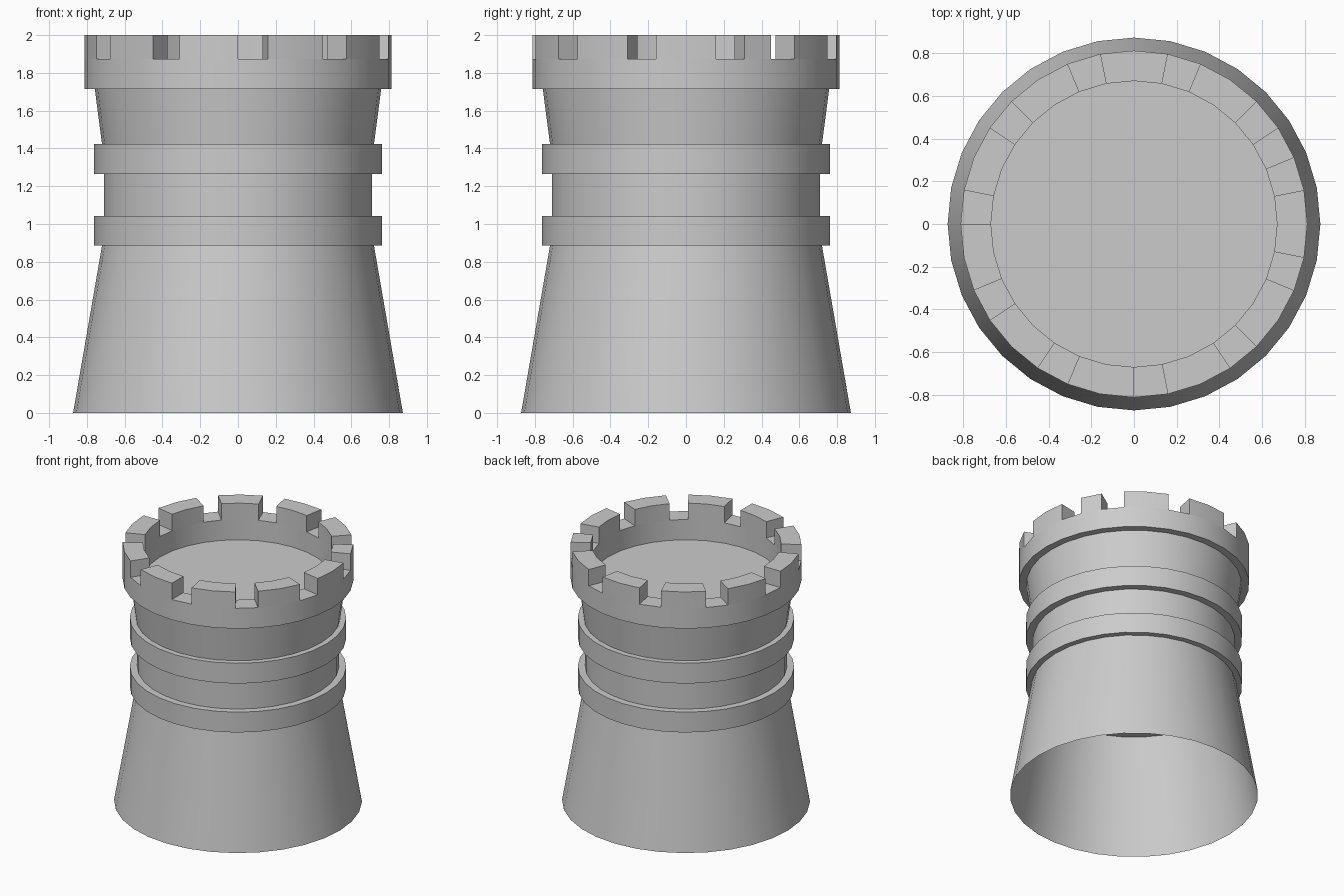
import bpy, bmesh, math

if "Cube" in bpy.data.objects:
    bpy.data.objects.remove(bpy.data.objects["Cube"])

SIDES = 32
STEP = 2 * math.pi / SIDES


def finish(name, bm):
    mesh = bpy.data.meshes.new(name)
    bm.to_mesh(mesh)
    bm.free()
    obj = bpy.data.objects.new(name, mesh)
    bpy.context.collection.objects.link(obj)
    bpy.ops.object.select_all(action='DESELECT')
    obj.select_set(True)
    bpy.context.view_layer.objects.active = obj
    bpy.ops.object.shade_smooth_by_angle(angle=math.radians(30))
    return obj


def ring(bm, r, z):
    return [bm.verts.new((r * math.cos(k * STEP), r * math.sin(k * STEP), z))
            for k in range(SIDES)]


def lathe(name, profile, cap_bottom=False, cap_top=False):
    """Spin an (r, z) profile, listed upwards along the outside."""
    bm = bmesh.new()
    rings = [ring(bm, r, z) for r, z in profile]
    for a, b in zip(rings, rings[1:]):
        for k in range(SIDES):
            n = (k + 1) % SIDES
            bm.faces.new((a[k], a[n], b[n], b[k]))
    if cap_bottom:
        bm.faces.new(rings[0][::-1])
    if cap_top:
        bm.faces.new(rings[-1])
    return finish(name, bm)


def merlon(name, start, count, r_in, r_out, z0, z1):
    """Curved block spanning a number of tower sides."""
    bm = bmesh.new()
    sections = []
    for k in range(start, start + count + 1):
        c, s = math.cos(k * STEP), math.sin(k * STEP)
        sections.append([bm.verts.new((r * c, r * s, z)) for r, z in
                         ((r_in, z0), (r_out, z0), (r_out, z1), (r_in, z1))])
    for a, b in zip(sections, sections[1:]):
        for i in range(4):
            j = (i + 1) % 4
            bm.faces.new((a[i], b[i], b[j], a[j]))
    bm.faces.new(sections[0])
    bm.faces.new(sections[-1][::-1])
    bmesh.ops.recalc_face_normals(bm, faces=bm.faces)
    return finish(name, bm)


# Tower walls: open tapered base, straight middle, flared upper part
lathe("tower_base", [(0.873, 0), (0.72, 0.885)])
lathe("tower_middle", [(0.71, 1.042), (0.71, 1.265)])
lathe("tower_upper", [(0.72, 1.423), (0.758, 1.715)])

# Two projecting bands
for name, z in (("lower_band", 0.885), ("upper_band", 1.265)):
    lathe(name, [(0.762, z), (0.762, z + 0.158)], True, True)

# Crown with parapet and sunken floor
lathe("crown", [(0.758, 1.715), (0.812, 1.715), (0.812, 1.873),
                (0.67, 1.873), (0.67, 1.715)], cap_top=True)

# Battlements: two sides wide with one-side gaps, the last one narrower
for i in range(11):
    start = 4 + 3 * i
    width = 1 if i == 10 else 2
    merlon(f"merlon_{i + 1}", start, width, 0.67, 0.812, 1.873, 2.0)
